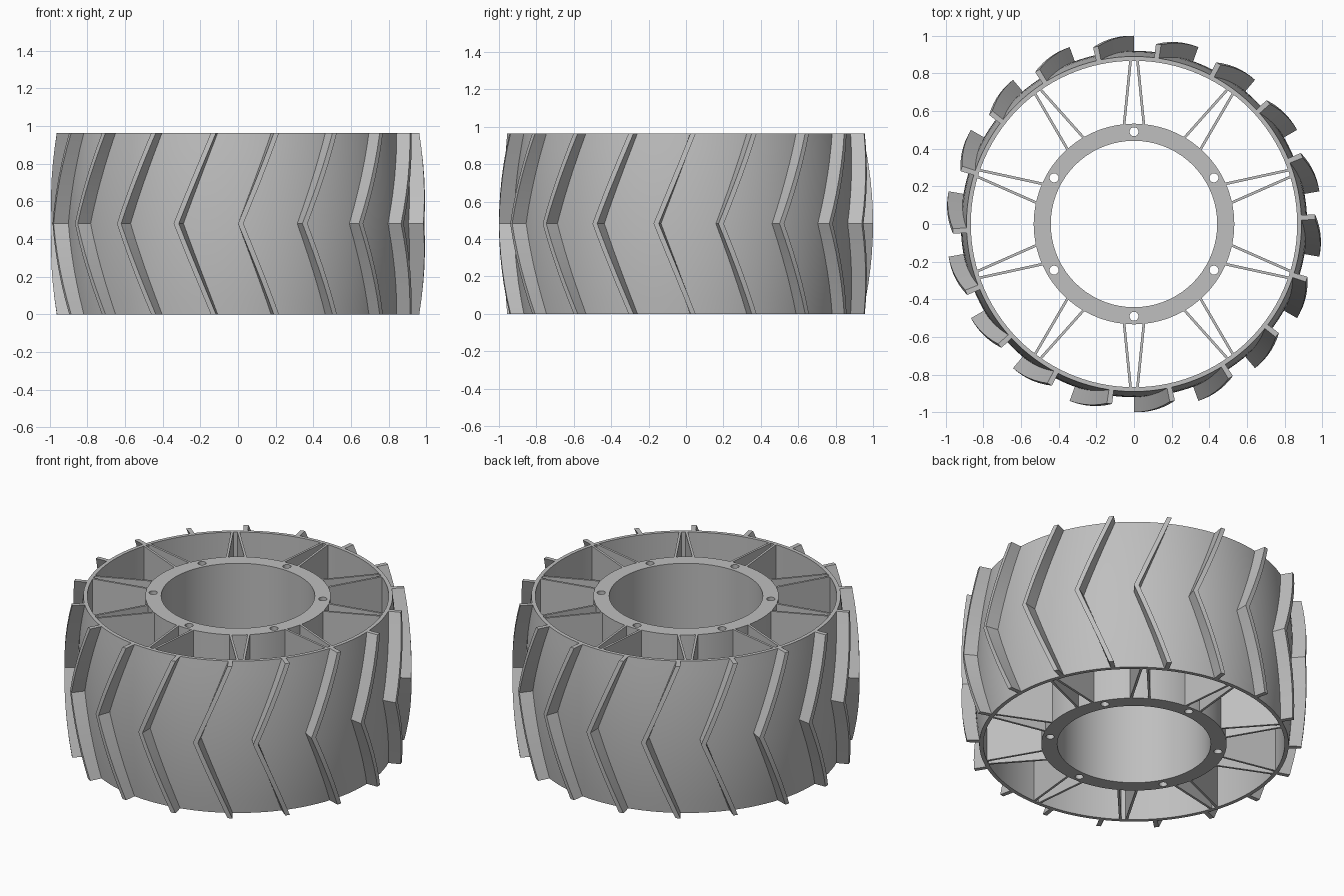
import bpy, bmesh
from math import sin, cos, pi, radians

cube = bpy.data.objects.get("Cube")
if cube:
    bpy.data.objects.remove(cube, do_unlink=True)

HEIGHT = 0.964
HALF = HEIGHT / 2
TREADS, SPOKE_PAIRS, BOLTS = 18, 10, 6

grey = bpy.data.materials.new("plain grey")
grey.use_nodes = True
colour = (0.52, 0.52, 0.52, 1)
grey.diffuse_color = colour
grey.node_tree.nodes["Principled BSDF"].inputs["Base Color"].default_value = colour


def polar(r, a, z):
    return (r * cos(a), r * sin(a), z)


def crown(r_mid, drop, z):
    """Radius of a barrel surface that narrows by drop at both ends."""
    return r_mid - drop * ((z - HALF) / HALF) ** 2


def finish(bm, name):
    bmesh.ops.recalc_face_normals(bm, faces=bm.faces[:])
    mesh = bpy.data.meshes.new(name)
    bm.to_mesh(mesh)
    bm.free()
    mesh.materials.append(grey)
    obj = bpy.data.objects.new(name, mesh)
    bpy.context.collection.objects.link(obj)
    return obj


def smooth(obj):
    bpy.ops.object.select_all(action='DESELECT')
    obj.select_set(True)
    bpy.context.view_layer.objects.active = obj
    bpy.ops.object.shade_smooth_by_angle(angle=radians(25))


def loft(bm, rings, closed):
    """Join rings of vertices; close the loop or cap both ends."""
    loops = [[bm.verts.new(p) for p in ring] for ring in rings]
    n = len(loops[0])
    pairs = list(zip(loops, loops[1:]))
    if closed:
        pairs.append((loops[-1], loops[0]))
    for a, b in pairs:
        for i in range(n):
            j = (i + 1) % n
            bm.faces.new((a[i], a[j], b[j], b[i]))
    if not closed:
        bm.faces.new(loops[0])
        bm.faces.new(loops[-1])


def lathe(name, profile, sides):
    bm = bmesh.new()
    loft(bm, [[polar(r, 2 * pi * i / sides, z) for r, z in profile]
              for i in range(sides)], True)
    return finish(bm, name)


# Crowned outer rim
levels = [HEIGHT * i / 12 for i in range(13)]
outer = [(crown(0.92, 0.03, z), z) for z in levels]
smooth(lathe("rim", [(0.867, HEIGHT), (0.867, 0)] + outer, 120))

# Hub sleeve with bolt holes
hub = lathe("hub", [(0.442, 0), (0.533, 0), (0.533, HEIGHT), (0.442, HEIGHT)], 72)
bm = bmesh.new()
for k in range(BOLTS):
    cx, cy, _ = polar(0.49, pi / 2 + 2 * pi * k / BOLTS, 0)
    loft(bm, [[(cx + 0.024 * cos(pi * i / 12), cy + 0.024 * sin(pi * i / 12), z)
               for i in range(24)] for z in (-0.1, HEIGHT + 0.1)], False)
cutter = finish(bm, "bolt_hole_cutter")
cutter.hide_render = True
cut = hub.modifiers.new("bolt holes", 'BOOLEAN')
cut.object = cutter
cut.operation = 'DIFFERENCE'
cut.solver = 'EXACT'
bpy.context.view_layer.objects.active = hub
bpy.ops.object.modifier_apply(modifier=cut.name)
bpy.data.objects.remove(cutter, do_unlink=True)
smooth(hub)

# Pairs of thin spokes converging on the rim
bm = bmesh.new()
for k in range(SPOKE_PAIRS):
    a = pi / 2 + 2 * pi * k / SPOKE_PAIRS
    for side in (-1, 1):
        base = [(0.525, 0.046), (0.525, 0.06), (0.872, 0.025), (0.872, 0.011)]
        loft(bm, [[(r * cos(a) - side * t * sin(a), r * sin(a) + side * t * cos(a), z)
                   for r, t in base] for z in (0, HEIGHT)], False)
finish(bm, "spokes")

# Chevron tread bars swept over the rim
bm = bmesh.new()
width, sweep = radians(1.65), radians(11.4)
for k in range(TREADS):
    start = -pi / 2 + 2 * pi * k / TREADS
    rings = []
    for z in levels:
        a = start + sweep * abs(z - HALF) / HALF
        low, high = crown(0.91, 0.03, z), crown(1.0, 0.037, z)
        rings.append([polar(low, a, z), polar(high, a, z),
                      polar(high, a + width, z), polar(low, a + width, z)])
    loft(bm, rings, False)
smooth(finish(bm, "tread_bars"))
